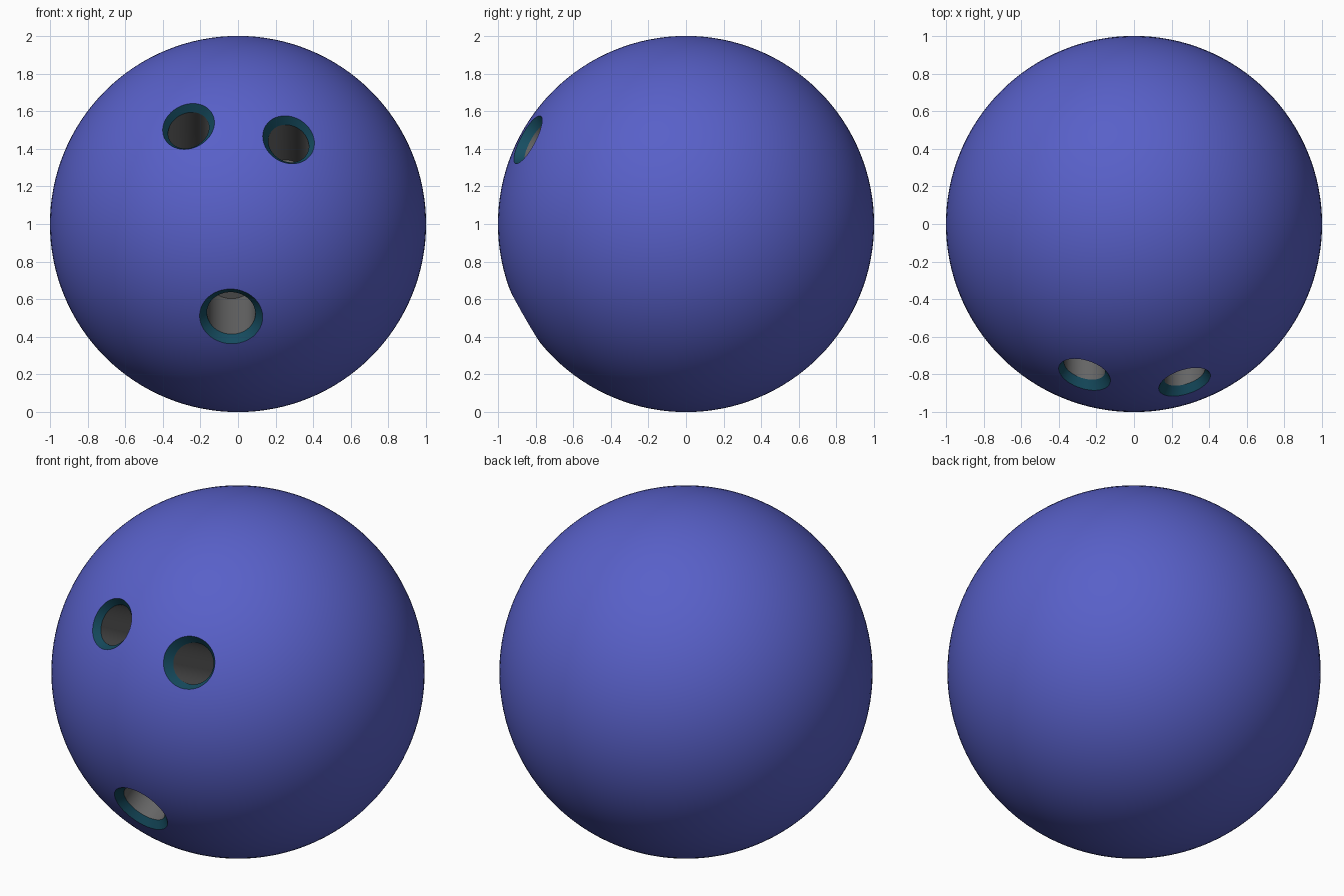
import bpy, bmesh, math
from mathutils import Vector

if "Cube" in bpy.data.objects:
    bpy.data.objects.remove(bpy.data.objects["Cube"])

CENTRE = Vector((0, 0, 1))
SEG = 64


def material(name, rgb):
    m = bpy.data.materials.new(name)
    m.diffuse_color = (*rgb, 1)
    m.use_nodes = True
    m.node_tree.nodes["Principled BSDF"].inputs["Base Color"].default_value = m.diffuse_color
    return m


blue = material("ball_blue", (0.098, 0.117, 0.58))
teal = material("rim_teal", (0.008, 0.075, 0.12))
grey = material("bore_grey", (0.13, 0.13, 0.13))

# Ball
bpy.ops.mesh.primitive_uv_sphere_add(segments=128, ring_count=64, radius=1, location=CENTRE)
ball = bpy.context.object
ball.name = "ball"
ball.data.materials.append(blue)


def hole_cutter(name, normal, axis, r_out, r_in, chamfer, depth):
    """Chamfered bore: rim lies on the ball, bore runs inward along the axis."""
    n, a = Vector(normal).normalized(), Vector(axis).normalized()
    u = n.orthogonal().normalized()
    v = n.cross(u)
    mouth = CENTRE + n * math.sqrt(1 - r_out ** 2)
    flare = r_out - r_in
    # (inward distance along axis, radius)
    profile = [(-2 * chamfer, r_out + 2 * flare), (chamfer, r_in), (depth, r_in)]
    bm = bmesh.new()
    rings = []
    for d, r in profile:
        rings.append([bm.verts.new(mouth - a * d + (u * math.cos(t) + v * math.sin(t)) * r)
                      for t in (2 * math.pi * i / SEG for i in range(SEG))])
    for k in range(2):
        for i in range(SEG):
            j = (i + 1) % SEG
            f = bm.faces.new((rings[k][i], rings[k][j], rings[k + 1][j], rings[k + 1][i]))
            f.material_index = k
    bm.faces.new(rings[0])
    bm.faces.new(rings[2]).material_index = 1
    bmesh.ops.recalc_face_normals(bm, faces=bm.faces)
    mesh = bpy.data.meshes.new(name)
    bm.to_mesh(mesh)
    bm.free()
    mesh.materials.append(teal)
    mesh.materials.append(grey)
    cutter = bpy.data.objects.new(name, mesh)
    bpy.context.collection.objects.link(cutter)
    cutter.hide_render = True
    return cutter


# Two finger holes and a larger thumb hole
cutters = [
    hole_cutter("left_finger_hole", (-0.266, -0.81, 0.525), (0, -0.88, 0.47), 0.143, 0.113, 0.045, 0.46),
    hole_cutter("right_finger_hole", (0.272, -0.85, 0.453), (0, -0.89, 0.45), 0.143, 0.112, 0.045, 0.46),
    hole_cutter("thumb_hole", (-0.037, -0.866, -0.498), (0, -0.87, -0.49), 0.168, 0.129, 0.035, 0.42),
]
for c in cutters:
    m = ball.modifiers.new(c.name, 'BOOLEAN')
    m.operation = 'DIFFERENCE'
    m.solver = 'EXACT'
    m.material_mode = 'TRANSFER'
    m.object = c
    bpy.context.view_layer.objects.active = ball
    bpy.ops.object.modifier_apply(modifier=m.name)
for c in cutters:
    bpy.data.objects.remove(c)

bpy.ops.object.select_all(action='DESELECT')
ball.select_set(True)
bpy.context.view_layer.objects.active = ball
bpy.ops.object.shade_smooth_by_angle(angle=math.radians(25))
